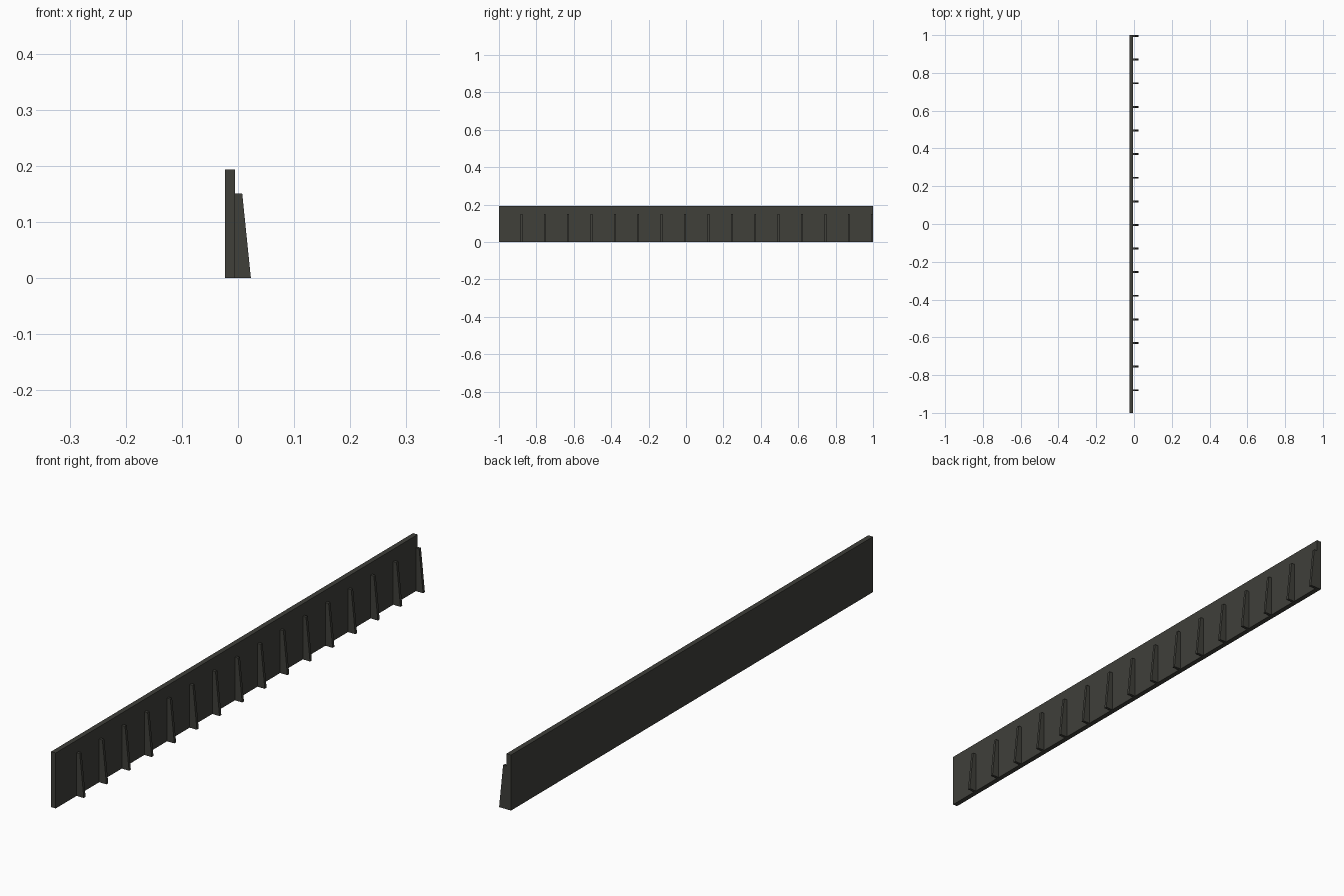
import bpy

if "Cube" in bpy.data.objects:
    bpy.data.objects.remove(bpy.data.objects["Cube"])

mat = bpy.data.materials.new("dark olive grey")
mat.diffuse_color = (0.05, 0.05, 0.042, 1)
mat.use_nodes = True
mat.node_tree.nodes["Principled BSDF"].inputs["Base Color"].default_value = mat.diffuse_color


def extrude_y(name, profile, y0, y1):
    """Extrude an x-z profile (counter-clockwise seen from the front) along y."""
    n = len(profile)
    verts = [(x, y, z) for y in (y0, y1) for x, z in profile]
    faces = [tuple(range(n)), tuple(range(2 * n - 1, n - 1, -1))]
    faces += [(i, i + n, (i + 1) % n + n, (i + 1) % n) for i in range(n)]
    mesh = bpy.data.meshes.new(name)
    mesh.from_pydata(verts, [], faces)
    mesh.materials.append(mat)
    obj = bpy.data.objects.new(name, mesh)
    bpy.context.collection.objects.link(obj)
    return obj


# Long flat board
extrude_y("board", [(-0.023, 0), (-0.005, 0), (-0.005, 0.194), (-0.023, 0.194)], -1, 1)

# Tapered ribs along one side, the last flush with the back end
rib = [(-0.005, 0), (0.023, 0), (0.0075, 0.151), (-0.005, 0.151)]
for i in range(16):
    y = 1 - i * 0.125
    extrude_y(f"rib_{i + 1}", rib, y - 0.01, y)
